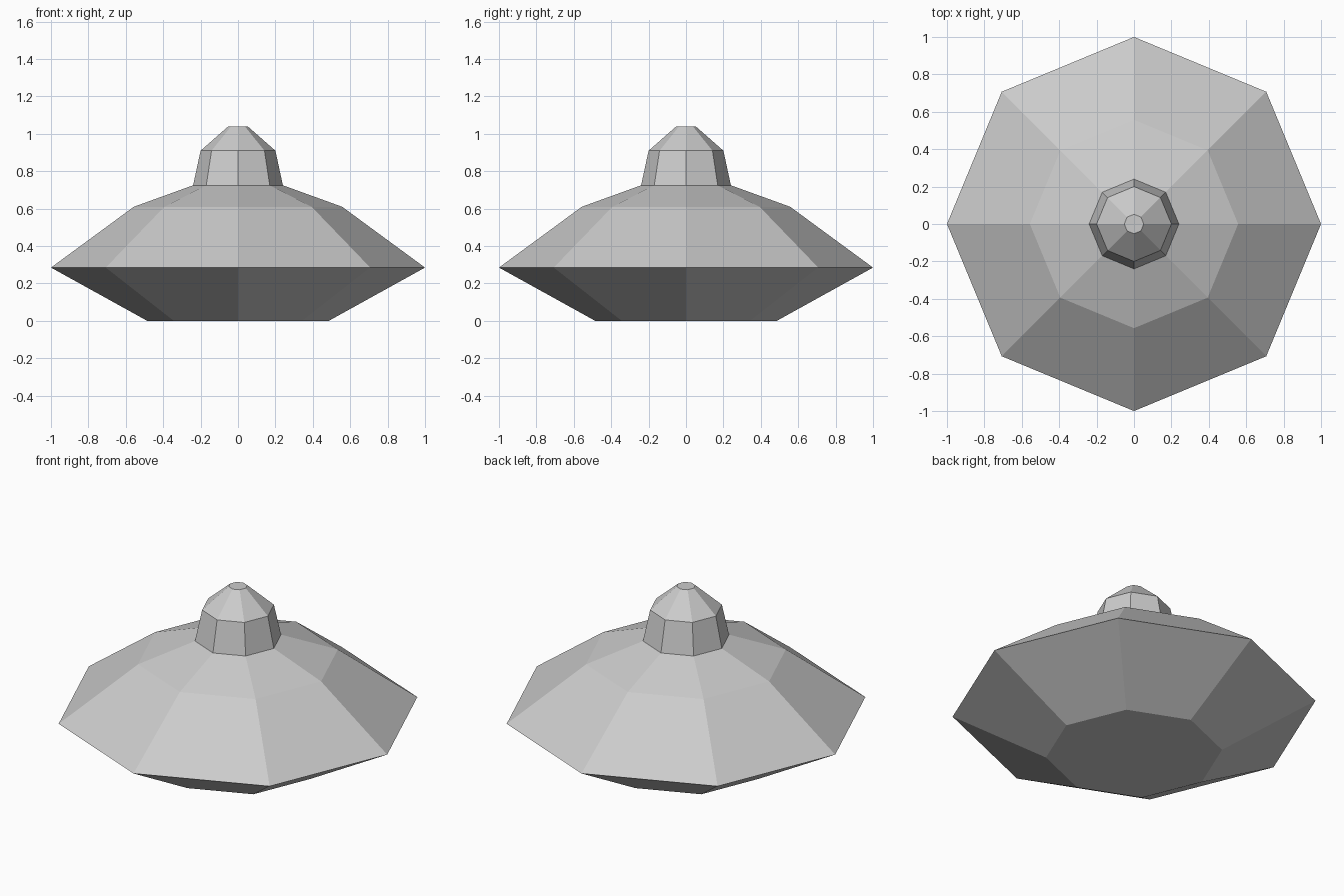
import bpy
import bmesh
from math import cos, sin, pi

SIDES = 8

cube = bpy.data.objects.get("Cube")
if cube:
    bpy.data.objects.remove(cube, do_unlink=True)

# Single plain grey
grey = bpy.data.materials.new("light_grey")
grey.use_nodes = True
colour = (0.6, 0.6, 0.6, 1)
grey.diffuse_color = colour
grey.node_tree.nodes["Principled BSDF"].inputs["Base Color"].default_value = colour


def lathe(name, profile, cap_bottom=False, cap_top=False):
    """Turn a (radius, height) profile into a flat-faced octagonal shell."""
    bm = bmesh.new()
    rings = [[bm.verts.new((r * cos(2 * pi * i / SIDES), r * sin(2 * pi * i / SIDES), z))
              for i in range(SIDES)] for r, z in profile]
    for low, high in zip(rings, rings[1:]):
        for i in range(SIDES):
            j = (i + 1) % SIDES
            bm.faces.new((low[i], low[j], high[j], high[i]))
    if cap_bottom:
        bm.faces.new(rings[0][::-1])
    if cap_top:
        bm.faces.new(rings[-1])
    mesh = bpy.data.meshes.new(name)
    bm.to_mesh(mesh)
    bm.free()
    mesh.materials.append(grey)
    obj = bpy.data.objects.new(name, mesh)
    bpy.context.collection.objects.link(obj)
    return obj


# Saucer hull: flat floor, sharp rim, shallow shoulder
lathe("saucer_hull", [(0.485, 0), (1, 0.285), (0.557, 0.61), (0.24, 0.725)], cap_bottom=True)

# Cabin: tapered walls, sloped roof, small flat top
lathe("cabin", [(0.24, 0.725), (0.2, 0.91), (0.052, 1.04)], cap_top=True)
